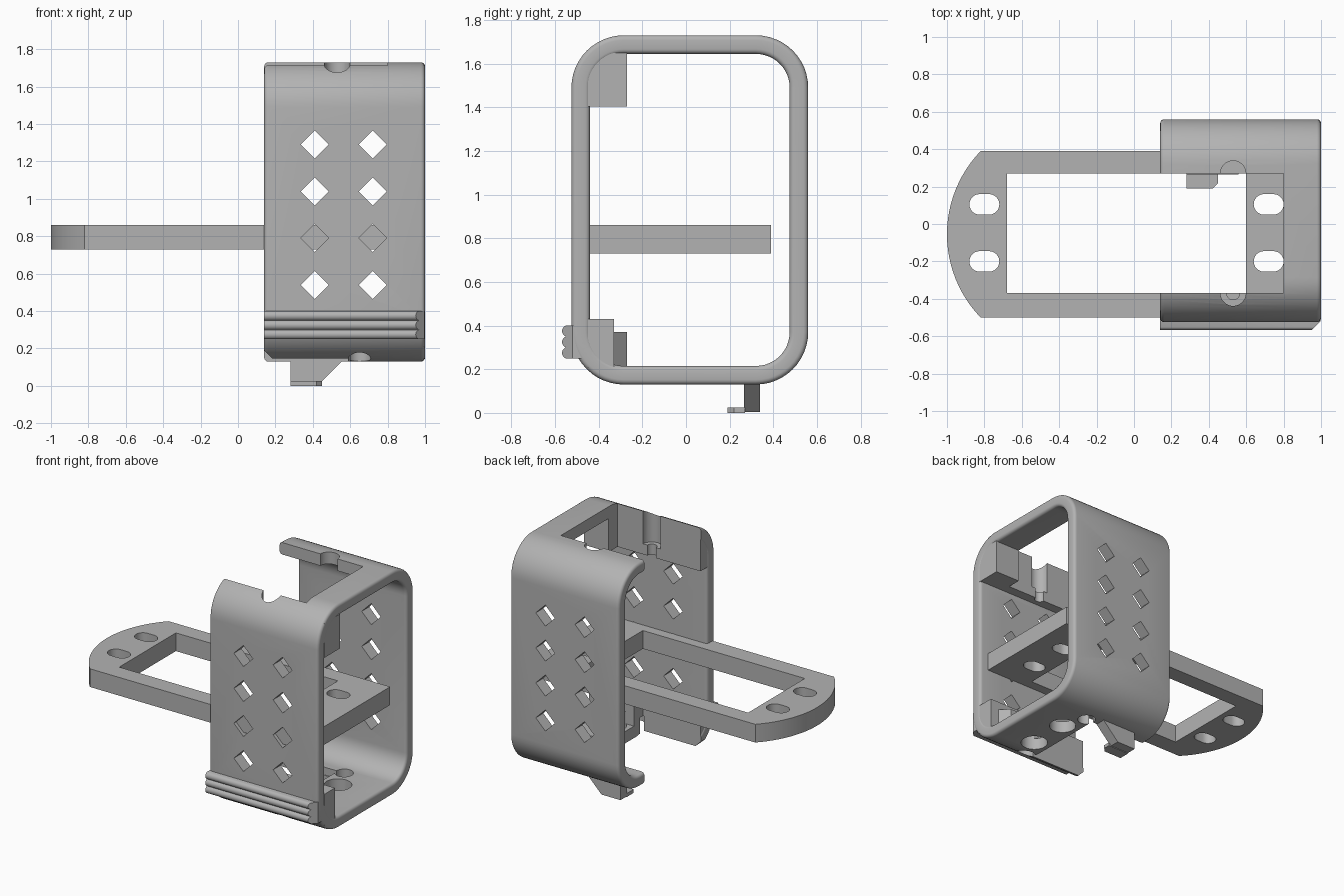
import bpy, bmesh, math
from mathutils import Matrix, Vector

if "Cube" in bpy.data.objects:
    bpy.data.objects.remove(bpy.data.objects["Cube"])

grey = bpy.data.materials.new("matte grey")
grey.use_nodes = True
COLOUR = (0.45, 0.45, 0.45, 1)
grey.diffuse_color = COLOUR
grey.node_tree.nodes["Principled BSDF"].inputs["Base Color"].default_value = COLOUR


def finish(name, bm):
    bmesh.ops.recalc_face_normals(bm, faces=bm.faces)
    mesh = bpy.data.meshes.new(name)
    bm.to_mesh(mesh)
    bm.free()
    mesh.materials.append(grey)
    ob = bpy.data.objects.new(name, mesh)
    bpy.context.scene.collection.objects.link(ob)
    return ob


def prism(name, points, axis, lo, hi):
    """Extrude a flat outline along an axis (x: yz, y: xz, z: xy)."""
    place = {"x": lambda p, h: (h, p[0], p[1]),
             "y": lambda p, h: (p[0], h, p[1]),
             "z": lambda p, h: (p[0], p[1], h)}[axis]
    bm = bmesh.new()
    a = [bm.verts.new(place(p, lo)) for p in points]
    b = [bm.verts.new(place(p, hi)) for p in points]
    bm.faces.new(a)
    bm.faces.new(b)
    n = len(points)
    for i in range(n):
        j = (i + 1) % n
        bm.faces.new((a[i], a[j], b[j], b[i]))
    return finish(name, bm)


def box(name, x, y, z):
    return prism(name, [(x[0], y[0]), (x[1], y[0]), (x[1], y[1]), (x[0], y[1])], "z", *z)


def arc(cx, cy, r, start, end, n):
    return [(cx + r * math.cos(math.radians(start + (end - start) * i / n)),
             cy + r * math.sin(math.radians(start + (end - start) * i / n)))
            for i in range(n + 1)]


def drill(x, y, r, z):
    return prism("cutter", arc(x, y, r, 0, 350, 35), "z", *z)


def combine(target, tool, operation):
    mod = target.modifiers.new("combine", "BOOLEAN")
    mod.operation = operation
    mod.solver = "EXACT"
    mod.object = tool
    bpy.context.view_layer.objects.active = target
    bpy.ops.object.modifier_apply(modifier=mod.name)
    bpy.data.objects.remove(tool)


def cut(target, tool):
    combine(target, tool, "DIFFERENCE")


def add(target, tool):
    combine(target, tool, "UNION")


def smooth(ob):
    bpy.ops.object.select_all(action="DESELECT")
    ob.select_set(True)
    bpy.context.view_layer.objects.active = ob
    bpy.ops.object.shade_smooth_by_angle(angle=math.radians(32))


# Rounded sleeve: a bevelled wall section swept round a rounded rectangle
Y0, Y1, Z0, Z1 = -0.525, 0.56, 0.13, 1.73
X0, X1, WALL, RADIUS, SOFT = 0.14, 1.0, 0.085, 0.24, 0.022


def ring(d):
    r, k = RADIUS - d, RADIUS
    return (arc(Y1 - k, Z1 - k, r, 0, 90, 12) + arc(Y0 + k, Z1 - k, r, 90, 180, 12)
            + arc(Y0 + k, Z0 + k, r, 180, 270, 12) + arc(Y1 - k, Z0 + k, r, 270, 360, 12))


section = (arc(X0 + SOFT, SOFT, SOFT, 180, 270, 4) + arc(X1 - SOFT, SOFT, SOFT, 270, 360, 4)
           + arc(X1 - SOFT, WALL - SOFT, SOFT, 0, 90, 4)
           + arc(X0 + SOFT, WALL - SOFT, SOFT, 90, 180, 4))
bm = bmesh.new()
rings = [[bm.verts.new((x, y, z)) for y, z in ring(d)] for x, d in section]
for i, a in enumerate(rings):
    b = rings[(i + 1) % len(rings)]
    for j in range(len(a)):
        k = (j + 1) % len(a)
        bm.faces.new((a[j], a[k], b[k], b[j]))
sleeve = finish("sleeve", bm)

# Thick corner blocks inside the front wall
add(sleeve, box("block", (0.145, 0.997), (-0.45, -0.27), (1.405, 1.65)))
add(sleeve, box("block", (0.145, 0.997), (-0.45, -0.33), (0.208, 0.43)))
add(sleeve, prism("block", [(0.55, -0.34), (0.94, -0.34), (0.87, -0.27), (0.55, -0.27)],
                  "z", 0.205, 0.37))

# Open slots in the top and bottom walls, with screw notches
cut(sleeve, box("cutter", (0, 0.8), (-0.37, 0.27), (1.3, 1.9)))
cut(sleeve, box("cutter", (0, 0.6), (-0.37, 0.27), (0, 0.5)))
for y in (-0.37, 0.27):
    cut(sleeve, drill(0.53, y, 0.068, (1.48, 1.9)))
    cut(sleeve, drill(0.65, y, 0.06, (0, 0.25)))
cut(sleeve, drill(0.53, -0.37, 0.035, (1.3, 1.6)))
for y in (-0.2, 0.1):
    cut(sleeve, drill(0.72, y, 0.09, (0, 0.3)))

# Chamfered lower corner of the front wall
cut(sleeve, prism("cutter", [(0.1, 0.08), (0.25, 0.08), (0.1, 0.23)], "y", -0.7, -0.3))

# Diamond windows through both walls
D = 0.075
for x in (0.41, 0.72):
    for z in (0.54, 0.79, 1.04, 1.29):
        cut(sleeve, prism("cutter", [(x - D, z), (x, z - D), (x + D, z), (x, z + D)],
                          "y", -1, 1))
smooth(sleeve)

# Ribbed grip strip with a mitred end
outline = [(-0.46, 0.25)]
for i in range(3):
    outline += arc(-0.541, 0.275 + 0.05 * i, 0.027, 247, 113, 8)
outline += [(-0.46, 0.4)]
grip = prism("grip_ribs", outline, "x", X0, 0.998)
bm = bmesh.new()
bm.from_mesh(grip.data)
cutres = bmesh.ops.bisect_plane(bm, geom=bm.verts[:] + bm.edges[:] + bm.faces[:],
                                plane_co=(0.95, -0.568, 0), plane_no=(1, -1, 0),
                                clear_outer=True)
bmesh.ops.holes_fill(bm, edges=[e for e in bm.edges if e.is_boundary])
bm.to_mesh(grip.data)
bm.free()
smooth(grip)

# Flat mounting plate with a curved end, a window and four slots
plate = prism("mounting_plate",
              [(0.93, -0.5), (0.93, 0.39)] + arc(-0.36, -0.055, 0.64, 136, 224, 24),
              "z", 0.73, 0.86)
cut(plate, box("cutter", (-0.68, 0.6), (-0.37, 0.27), (0.5, 1)))
for x in (-0.8, 0.72):
    for y in (-0.2, 0.105):
        slot = arc(x + 0.025, y, 0.055, -90, 90, 12) + arc(x - 0.025, y, 0.055, 90, 270, 12)
        cut(plate, prism("cutter", slot, "z", 0.5, 1))
smooth(plate)

# Hooked foot under the back edge
prism("foot_stem", [(0.28, 0.16), (0.28, 0.005), (0.43, 0.005), (0.56, 0.135), (0.56, 0.16)],
      "y", 0.265, 0.34)
prism("foot_lip", [(0.28, 0.19), (0.42, 0.19), (0.45, 0.22), (0.45, 0.27), (0.28, 0.27)],
      "z", 0, 0.025)
